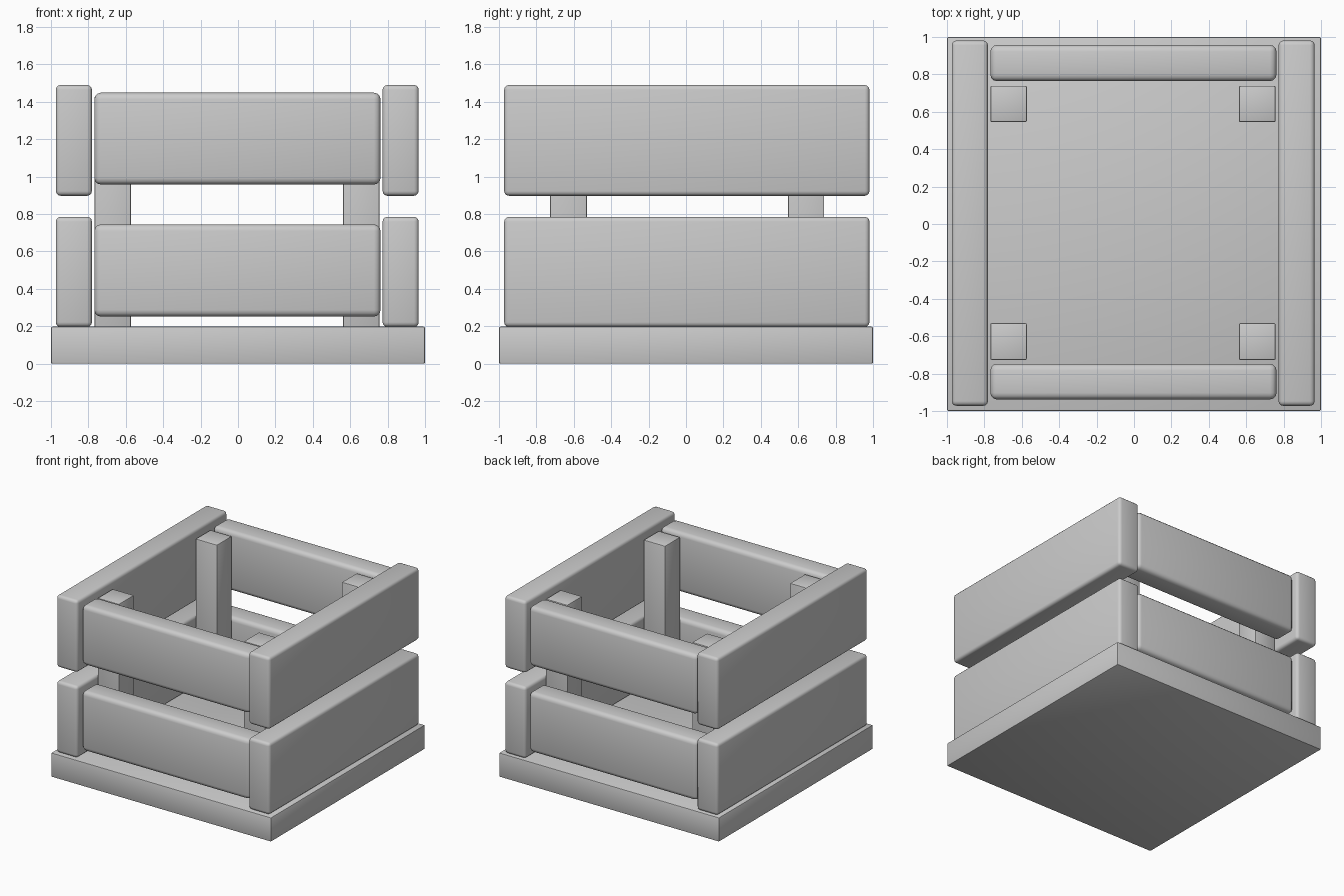
import bpy
import math

if "Cube" in bpy.data.objects:
    bpy.data.objects.remove(bpy.data.objects["Cube"])


def box(name, x, y, z, bevel, segments=3):
    """Bevelled box from (min, max) ranges on each axis."""
    bpy.ops.mesh.primitive_cube_add(
        size=1, location=[(a + b) / 2 for a, b in (x, y, z)])
    ob = bpy.context.object
    ob.name = name
    ob.scale = [b - a for a, b in (x, y, z)]
    bpy.ops.object.transform_apply(location=False, rotation=False, scale=True)
    mod = ob.modifiers.new("Bevel", 'BEVEL')
    mod.width = bevel
    mod.segments = segments
    bpy.ops.object.modifier_apply(modifier=mod.name)
    bpy.ops.object.shade_smooth_by_angle(angle=math.radians(35))
    return ob


# Floor slab
box("base", (-1, 1), (-1, 1), (0, 0.198), 0.008, 2)

# Long side planks, two rows each side
for row, z in (("lower", (0.197, 0.785)), ("upper", (0.898, 1.49))):
    for side, x in (("left", (-0.974, -0.781)), ("right", (0.773, 0.966))):
        box(f"{side}_{row}_plank", x, (-0.972, 0.981), z, 0.025)

# Shorter front and back planks, fitted between the sides
for row, z in (("lower", (0.252, 0.745)), ("upper", (0.958, 1.449))):
    for side, y in (("front", (-0.938, -0.748)), ("back", (0.764, 0.957))):
        box(f"{side}_{row}_plank", (-0.768, 0.762), y, z, 0.035)

# Inner corner posts
for side, x in (("left", (-0.768, -0.573)), ("right", (0.561, 0.757))):
    for end, y in (("front", (-0.727, -0.53)), ("back", (0.545, 0.739))):
        box(f"{end}_{side}_post", x, y, (0.19, 1.428), 0.008, 2)
